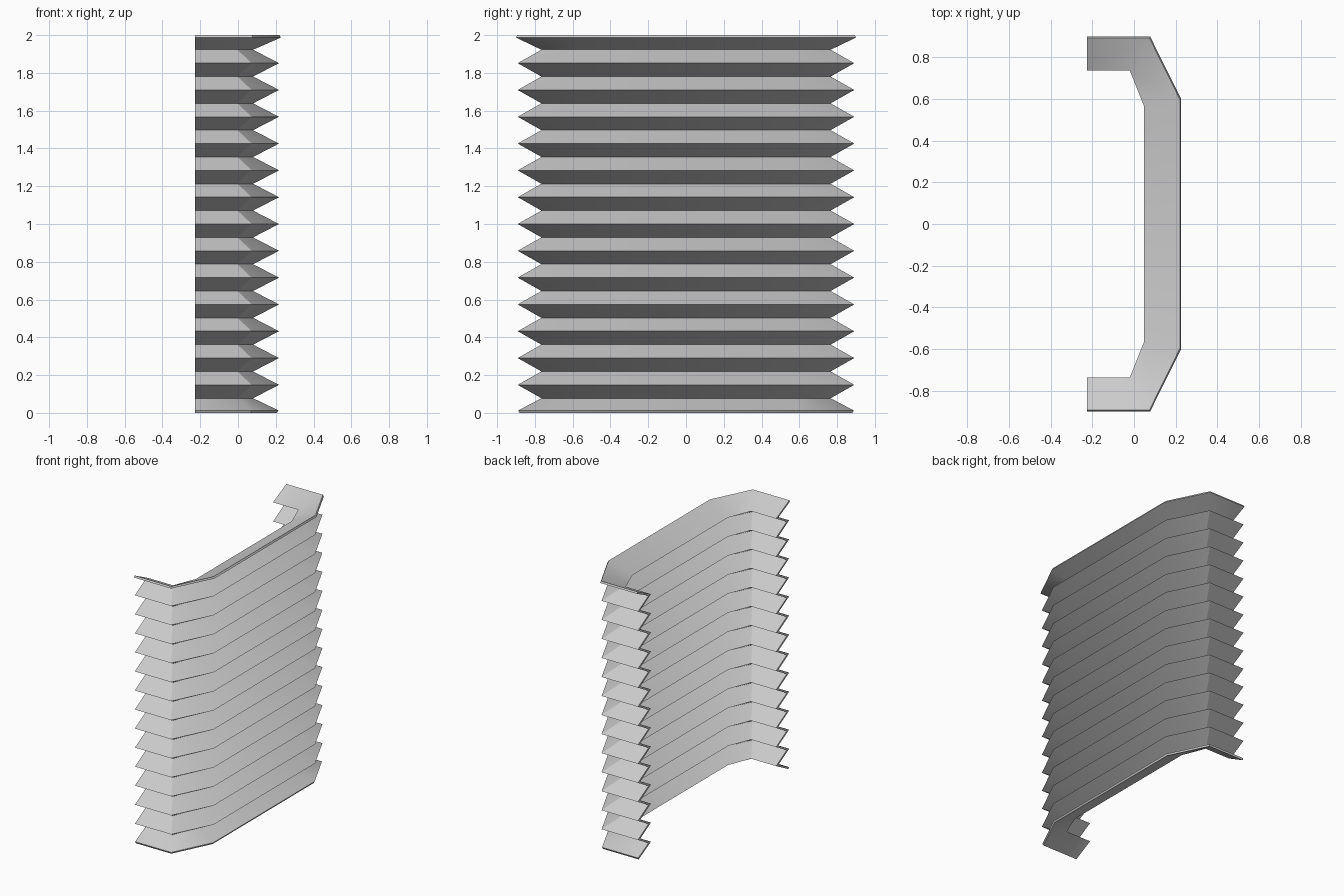
import bpy
import bmesh
from math import radians
from mathutils import Vector

cube = bpy.data.objects.get("Cube")
if cube:
    bpy.data.objects.remove(cube)

FOLDS = 14
DEPTH = 0.178          # from outermost tip to innermost crease
WALL = 0.031           # horizontal wall thickness
TIP = 0.01             # depth of the ordinary outer creases
END = Vector((0.007, 0.0065))   # half offset of the square-cut sheet ends

# Plan of the bellows: outermost and innermost outlines, one half mirrored in y
outer_half = [(-0.227, 0.9), (0.078, 0.9), (0.227, 0.6)]
inner_half = [(-0.227, 0.737), (-0.02, 0.737), (0.049, 0.565)]


def full_path(half):
    front = [Vector((x, -y)) for x, y in half]
    back = [Vector((x, y)) for x, y in reversed(half)]
    return front + back


outer_path, inner_path = full_path(outer_half), full_path(inner_half)

# Closed zigzag section as (depth, height), outer skin up and inner skin down
low, high = END.y, 2 - END.y
pitch = (high - low) / FOLDS
outer_skin = [(0.013, 2 * END.y)]
inner_skin = [(0.013 + END.x, 0.0)]
for i in range(1, 2 * FOLDS):
    z = low + i * pitch / 2
    depth = DEPTH - WALL if i % 2 else TIP
    outer_skin.append((depth, z))
    inner_skin.append((depth + WALL, z))
outer_skin.append((0.0, 2 - 2 * END.y))
inner_skin.append((END.x, 2.0))
section = outer_skin + inner_skin[::-1]

# Sweep the section along the plan with mitred corners
bm = bmesh.new()
rings = []
for a, b in zip(outer_path, inner_path):
    ring = []
    for depth, z in section:
        p = a.lerp(b, depth / DEPTH)
        ring.append(bm.verts.new((p.x, p.y, z)))
    rings.append(ring)

n = len(section)
for r, s in zip(rings, rings[1:]):
    for i in range(n):
        j = (i + 1) % n
        bm.faces.new((r[i], s[i], s[j], r[j]))

# Close the two cut ends with strips between the skins
for ring in (rings[0], rings[-1]):
    for i in range(n // 2 - 1):
        bm.faces.new((ring[i], ring[i + 1], ring[n - 2 - i], ring[n - 1 - i]))
bmesh.ops.recalc_face_normals(bm, faces=bm.faces)

mesh = bpy.data.meshes.new("bellows")
bm.to_mesh(mesh)
bm.free()
bellows = bpy.data.objects.new("bellows", mesh)
bpy.context.collection.objects.link(bellows)

# Plain grey material
grey = bpy.data.materials.new("light grey")
grey.use_nodes = True
colour = (0.6, 0.6, 0.6, 1)
grey.diffuse_color = colour
grey.node_tree.nodes["Principled BSDF"].inputs["Base Color"].default_value = colour
mesh.materials.append(grey)

# Soft plan corners, crisp folds
bpy.ops.object.select_all(action="DESELECT")
bellows.select_set(True)
bpy.context.view_layer.objects.active = bellows
bpy.ops.object.shade_smooth_by_angle(angle=radians(30))
